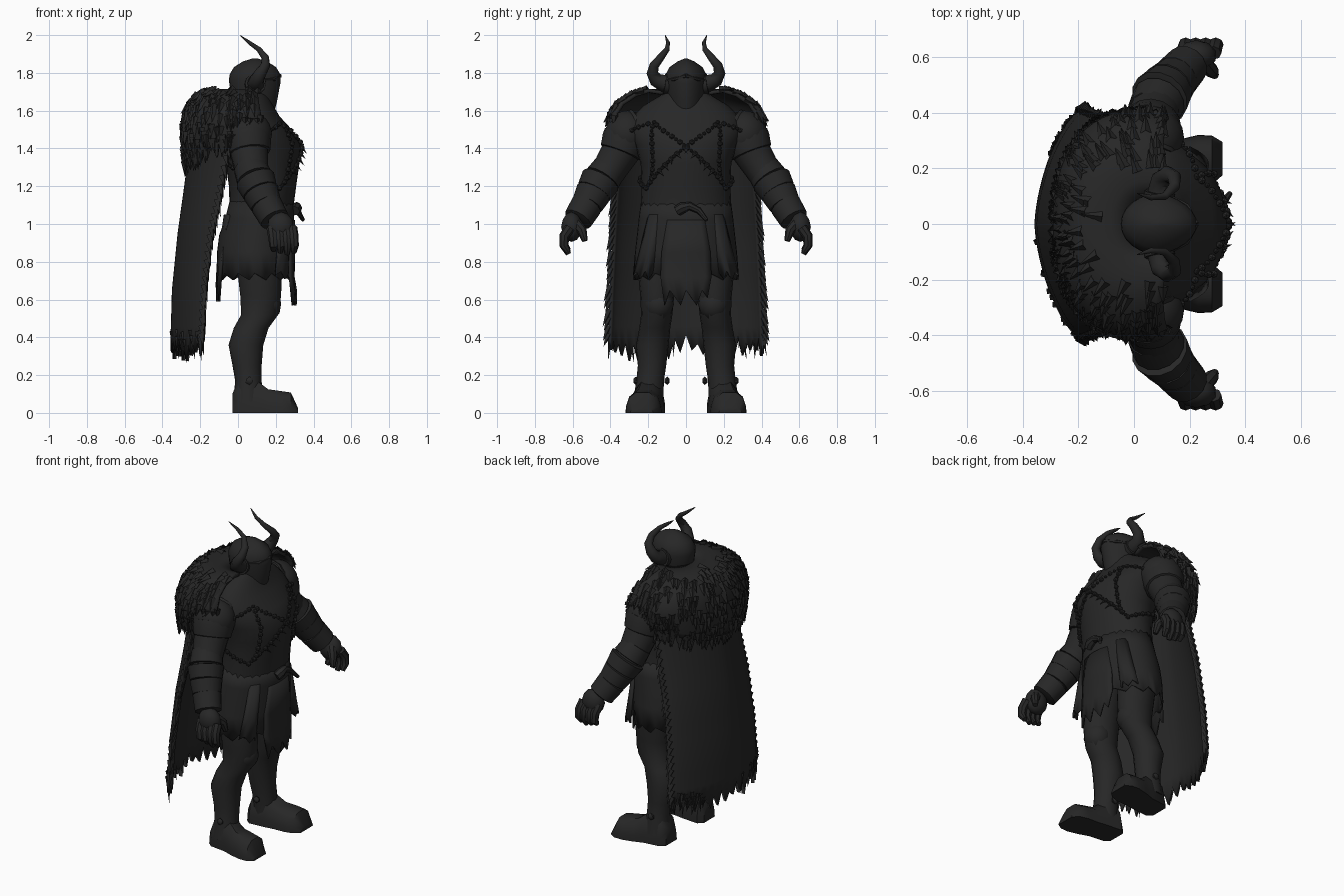
import bpy, bmesh, math, random
from mathutils import Vector, Matrix

random.seed(4)
cube = bpy.data.objects.get("Cube")
if cube:
    bpy.data.objects.remove(cube)

charcoal = bpy.data.materials.new("charcoal")
charcoal.use_nodes = True
charcoal.diffuse_color = (0.02, 0.02, 0.02, 1)
charcoal.node_tree.nodes["Principled BSDF"].inputs["Base Color"].default_value = (0.02, 0.02, 0.02, 1)
parts = []


def finish(name, bm, mirror=False, thick=0):
    """Turn a bmesh into a named part, optionally mirrored across y."""
    bmesh.ops.recalc_face_normals(bm, faces=bm.faces)
    me = bpy.data.meshes.new(name)
    bm.to_mesh(me)
    bm.free()
    me.materials.append(charcoal)
    ob = bpy.data.objects.new(name, me)
    bpy.context.collection.objects.link(ob)
    if thick:
        ob.modifiers.new("thickness", "SOLIDIFY").thickness = thick
    if mirror:
        m = ob.modifiers.new("mirror", "MIRROR")
        m.use_axis = (False, True, False)
        m.use_mirror_merge = False
    parts.append(ob)


def skin(bm, rings, closed=True, caps=True):
    """Bridge rows of points with quads."""
    rows = [[bm.verts.new(p) for p in r] for r in rings]
    n = len(rows[0])
    for a, b in zip(rows, rows[1:]):
        for i in range(n if closed else n - 1):
            j = (i + 1) % n
            bm.faces.new((a[i], a[j], b[j], b[i]))
    if closed and caps:
        bm.faces.new(rows[0])
        bm.faces.new(rows[-1])


def loop(n):
    return [2 * math.pi * i / n for i in range(n)]


def stack(name, rows, n=20, mirror=False):
    """Horizontal ellipses: z, centre x, centre y, radius x, radius y."""
    bm = bmesh.new()
    skin(bm, [[(cx + rx * math.cos(a), cy + ry * math.sin(a), z) for a in loop(n)]
              for z, cx, cy, rx, ry in rows])
    finish(name, bm, mirror)


def tube(bm, pts, n=12):
    """Round sections across a path: x, y, z, radius."""
    P = [Vector(p[:3]) for p in pts]
    rings = []
    for i, p in enumerate(pts):
        d = P[min(i + 1, len(P) - 1)] - P[max(i - 1, 0)]
        d.normalize()
        u = d.cross(Vector((1, 0, 0.01))).normalized()
        v = d.cross(u)
        rings.append([P[i] + p[3] * (u * math.cos(a) + v * math.sin(a)) for a in loop(n)])
    skin(bm, rings)


def ball(bm, c, r, sub=2):
    m = Matrix.Translation(c) @ Matrix.Diagonal((*r, 1))
    bmesh.ops.create_icosphere(bm, subdivisions=sub, radius=1, matrix=m)


def tuft(bm, base, d, length, w):
    """A pointed lock of hair or a tooth."""
    d = Vector(d).normalized()
    q = d.to_track_quat("Z", "Y")
    ring = [bm.verts.new(Vector(base) + q @ Vector((w * math.cos(a), w * math.sin(a), 0))) for a in loop(4)]
    tip = bm.verts.new(Vector(base) + d * length)
    for i in range(4):
        bm.faces.new((ring[i], ring[(i + 1) % 4], tip))


def lerp_rows(rows, t):
    f = min(max(t, 0), 0.9999) * (len(rows) - 1)
    i = int(f)
    return [a + (b - a) * (f - i) for a, b in zip(rows[i], rows[i + 1])]


# Torso
torso = [(0.95, .1, 0, .19, .25), (1.1, .125, 0, .17, .24), (1.2, .13, 0, .178, .235), (1.32, .13, 0, .195, .24),
         (1.42, .125, 0, .208, .27), (1.5, .1, 0, .185, .3), (1.57, .08, 0, .14, .28), (1.63, .075, 0, .11, .22),
         (1.69, .07, 0, .09, .12)]
stack("torso", torso, 28)


def on_torso(a, z, off=0.0):
    for lo, hi in zip(torso, torso[1:]):
        if lo[0] <= z <= hi[0]:
            t = (z - lo[0]) / (hi[0] - lo[0])
            _, cx, _, rx, ry = [p + (q - p) * t for p, q in zip(lo, hi)]
            return Vector((cx + (rx + off) * math.cos(a), (ry + off) * math.sin(a), z))


# Skirt with ragged hem, tabard panels
bm = bmesh.new()
skirt = [(1.12, .125, .17, .238), (1.03, .115, .182, .25), (.94, .1, .2, .26), (.85, .092, .203, .27), (.74, .088, .2, .28)]
skin(bm, [[(cx + rx * math.cos(a), ry * math.sin(a), z - (k == 4) * (i % 3) * .018)
           for i, a in enumerate(loop(40))] for k, (z, cx, rx, ry) in enumerate(skirt)], caps=False)
finish("skirt", bm, thick=.012)


def panel(name, rows, mirror=False, teeth=0.03):
    """Hanging cloth: z, x middle, x edge, y from, y to."""
    bm = bmesh.new()
    n = 9
    grid = []
    for k, (z, xm, xe, y0, y1) in enumerate(rows):
        last = k == len(rows) - 1
        grid.append([(xm + (xe - xm) * (2 * i / (n - 1) - 1) ** 2, y0 + (y1 - y0) * i / (n - 1),
                      z + (last * teeth * ((i * 2) % 3 - 1))) for i in range(n)])
    skin(bm, grid, closed=False)
    finish(name, bm, mirror, .012)


panel("front_tabard", [(1.02, .303, .285, -.1, .1), (.85, .302, .28, -.13, .13), (.72, .3, .28, -.135, .135),
                       (.61, .312, .295, -.115, .115)], teeth=.04)
panel("back_tabard", [(1.05, -.075, -.05, -.12, .12), (.8, -.112, -.09, -.15, .15), (.64, -.118, -.105, -.14, .14)], teeth=.05)
panel("side_tabard", [(1.05, .26, .22, .1, .2), (.85, .265, .21, .13, .25), (.73, .27, .2, .15, .28)], True, .02)

# Curved horn tucked in the belt
bm = bmesh.new()
tube(bm, [(.3, -.045, 1.07, .028), (.31, -.02, 1.085, .03), (.31, .02, 1.095, .022), (.315, .07, 1.07, .017), (.345, .11, 1.02, .01)], 8)
finish("belt_horn", bm)

# Legs, knee guards and boots
stack("leg", [(.98, .1, .13, .12, .11), (.75, .115, .155, .118, .1), (.62, .12, .152, .108, .09), (.52, .115, .155, .098, .083),
              (.45, .07, .165, .092, .082), (.36, .042, .178, .092, .086), (.25, .048, .18, .077, .075),
              (.17, .055, .19, .07, .073), (.06, .055, .2, .08, .08)], 16, True)
bm = bmesh.new()
ball(bm, (.152, .146, .575), (.08, .082, .09))
for y in (.1, .265):
    ball(bm, (.06, y, .17), (.022, .016, .022), 1)
finish("knee_guard", bm, True)
bm = bmesh.new()
section = [(-1, 0), (-.98, .3), (-.8, .75), (-.4, 1), (.4, 1), (.8, .75), (.98, .3), (1, 0)]
skin(bm, [[(x, cy + w * s, h * t) for s, t in section] for x, cy, w, h in
          [(-.03, .19, .055, .1), (0, .19, .08, .17), (.1, .2, .082, .17), (.16, .215, .088, .125),
           (.23, .225, .095, .115), (.28, .23, .088, .108), (.318, .235, .06, .025)]])
finish("boot", bm, True)

# Arms with layered guards flaring at the cuffs
bm = bmesh.new()
tube(bm, [(.04, .24, 1.5, .12), (.05, .3, 1.47, .115), (.06, .355, 1.37, .1), (.075, .41, 1.28, .09),
          (.12, .49, 1.16, .08), (.19, .565, 1.02, .06)], 14)
finish("arm", bm, True)
bm = bmesh.new()
for p, q, r, s in (((.06, .395, 1.31), (.09, .445, 1.235), .088, .098), ((.09, .45, 1.235), (.12, .49, 1.165), .107, .095),
                   ((.118, .488, 1.17), (.15, .525, 1.1), .095, .084), ((.148, .523, 1.105), (.195, .575, 1.02), .084, .078)):
    inner = [Vector(p).lerp(Vector(q), t) for t in (.06, .94)]
    tube(bm, [(*p, r * .8), (*inner[0], r), (*inner[1], s), (*q, s * .75)], 14)
finish("bracer", bm, True)
bm = bmesh.new()
ball(bm, (.05, .31, 1.475), (.13, .12, .125), 3)
tube(bm, [(.05, .315, 1.47, .12), (.055, .325, 1.44, .122), (.062, .348, 1.38, .11), (.064, .352, 1.37, .09)], 16)
finish("shoulder_guard", bm, True)

# Hands
bm = bmesh.new()
ball(bm, (.225, .605, .985), (.072, .056, .08))
for k in range(4):
    x = .178 + .036 * k
    tube(bm, [(x, .615, .98, .028), (x + .008, .645, .935, .027), (x + .012, .645, .885, .024), (x + .01, .622, .84 + .01 * abs(k - 2), .014)], 8)
tube(bm, [(.25, .58, 1, .03), (.28, .55, .965, .026), (.29, .535, .91, .015)], 8)
finish("hand", bm, True)

# Helmet: pointed front, lower edge dropping toward the chin
bm = bmesh.new()
rings = []
for z, rx, ry in [(1.66, .12, .095), (1.7, .13, .103), (1.76, .138, .11), (1.79, .135, .108), (1.83, .112, .088), (1.86, .065, .045), (1.876, .015, .008)]:
    low = max(0, (1.78 - z) / .12)
    rings.append([(.09 + rx * math.cos(a) - .022 * low * max(0, math.cos(a)),
                   ry * math.sin(a) * (1 - .15 * max(0, math.cos(a))),
                   z - .085 * low * max(0, math.cos(a))) for a in loop(24)])
skin(bm, rings)
finish("helmet", bm)
bm = bmesh.new()
for s in (-1, 1):
    tube(bm, [(.222, 0, 1.785, .012), (.19, .065 * s, 1.765, .01), (.11, .108 * s, 1.76, .008)], 6)
finish("brow_ridge", bm)
bm = bmesh.new()
tube(bm, [(.09, .07, 1.74, .046), (.095, .12, 1.745, .045), (.1, .16, 1.765, .038), (.12, .178, 1.8, .031), (.145, .168, 1.84, .025),
          (.145, .135, 1.88, .02), (.11, .1, 1.925, .014), (.06, .095, 1.96, .01), (.012, .11, 1.998, .002)], 12)
tube(bm, [(.09, .09, 1.74, .056), (.093, .115, 1.744, .056)], 12)
finish("horn", bm, True)

# Bead strands with teeth
bm = bmesh.new()
spots = []
for i in range(24):
    t = i / 23
    spots.append((-.62 + 1.67 * t, 1.54 - .35 * t))
for i in range(38):
    t = (i + 1) / 39
    spots.append((1.05 + (2 * math.pi - 1.67) * t, 1.19 + .35 * t))
for i in range(15):
    spots.append((.6 + .27 * i / 14, 1.54 - .32 * i / 14))
for i, (a, z) in enumerate(spots):
    ball(bm, on_torso(a, z, .008), [.015 if i % 2 else .01] * 3, 1)
    if 8 < i < 19 and i % 2:
        tuft(bm, on_torso(a, z, .008), (.5, random.uniform(-.6, .6), -.6), .045, .009)
finish("bead_strands", bm, True)

# Cloak, curved around the back with ragged hem
bm = bmesh.new()
cloak = [(1.55, -.24, -.02, .36), (1.2, -.285, -.085, .375), (.95, -.32, -.14, .39), (.65, -.35, -.175, .405), (.36, -.358, -.19, .415)]


def on_cloak(u, t):
    z, xb, xe, w = lerp_rows(cloak, t)
    side = math.copysign(1 - (1 - abs(u)) ** 1.4, u)
    return Vector((xb + (xe - xb) * abs(u) ** 1.5, w * side, z))


cols = 36
rows = []
for k in range(13):
    row = [on_cloak(2 * i / cols - 1, k / 12) for i in range(cols + 1)]
    if k == 12:
        for i, p in enumerate(row):
            p.z += random.uniform(-.1, -.02) if i % 2 else random.uniform(0, .06)
    rows.append(row)
skin(bm, rows, closed=False)
finish("cloak", bm, thick=.02)
bm = bmesh.new()
for i in range(24):
    for s in (-1, 1):
        tuft(bm, on_cloak(s * .97, .1 + i * .037), (.2, s * .4, -1), random.uniform(.06, .1), .02)
for i in range(30):
    tuft(bm, on_cloak(random.uniform(-1, 1), random.uniform(.93, .98)), (.1, random.uniform(-.15, .15), -1), random.uniform(.08, .14), .014)
finish("cloak_fringe", bm)

# Fur mantle over the shoulders
mantle = [(.06, .08, .1, 1.7), (.035, .18, .21, 1.715), (.01, .23, .29, 1.685), (0, .268, .365, 1.62), (0, .292, .405, 1.53),
          (0, .292, .405, 1.42), (0, .282, .4, 1.33)]


def on_mantle(a, t):
    cx, rx, ry, z = lerp_rows(mantle, t)
    front = (1 - math.cos(a)) / 2
    c, s = (math.copysign(abs(f(a)) ** .9, f(a)) for f in (math.cos, math.sin))
    return Vector((cx - rx * c, ry * s, z + .3 * t ** 3 * front))


span = math.radians(112)
bm = bmesh.new()
skin(bm, [[on_mantle(span * (i / 16 - 1), k / 12) for i in range(33)] for k in range(13)], closed=False)
finish("fur_mantle", bm, thick=.02)
bm = bmesh.new()
for i in range(430):
    t = 1.0 if i < 80 else random.uniform(.03, 1) ** .6
    a = random.uniform(-span, span)
    p = on_mantle(a, t)
    down = on_mantle(a, min(t + .05, 1)) - on_mantle(a, min(t + .05, 1) - .06)
    out = Vector((-math.cos(a), math.sin(a), .1))
    tuft(bm, p, down.normalized() + out * random.uniform(.03, .2), random.uniform(.055, .085), .02)
finish("fur_tufts", bm)

# Smooth shading with sharp creases
bpy.ops.object.select_all(action="DESELECT")
for ob in parts:
    ob.select_set(True)
bpy.context.view_layer.objects.active = parts[0]
bpy.ops.object.shade_smooth_by_angle(angle=math.radians(40))
